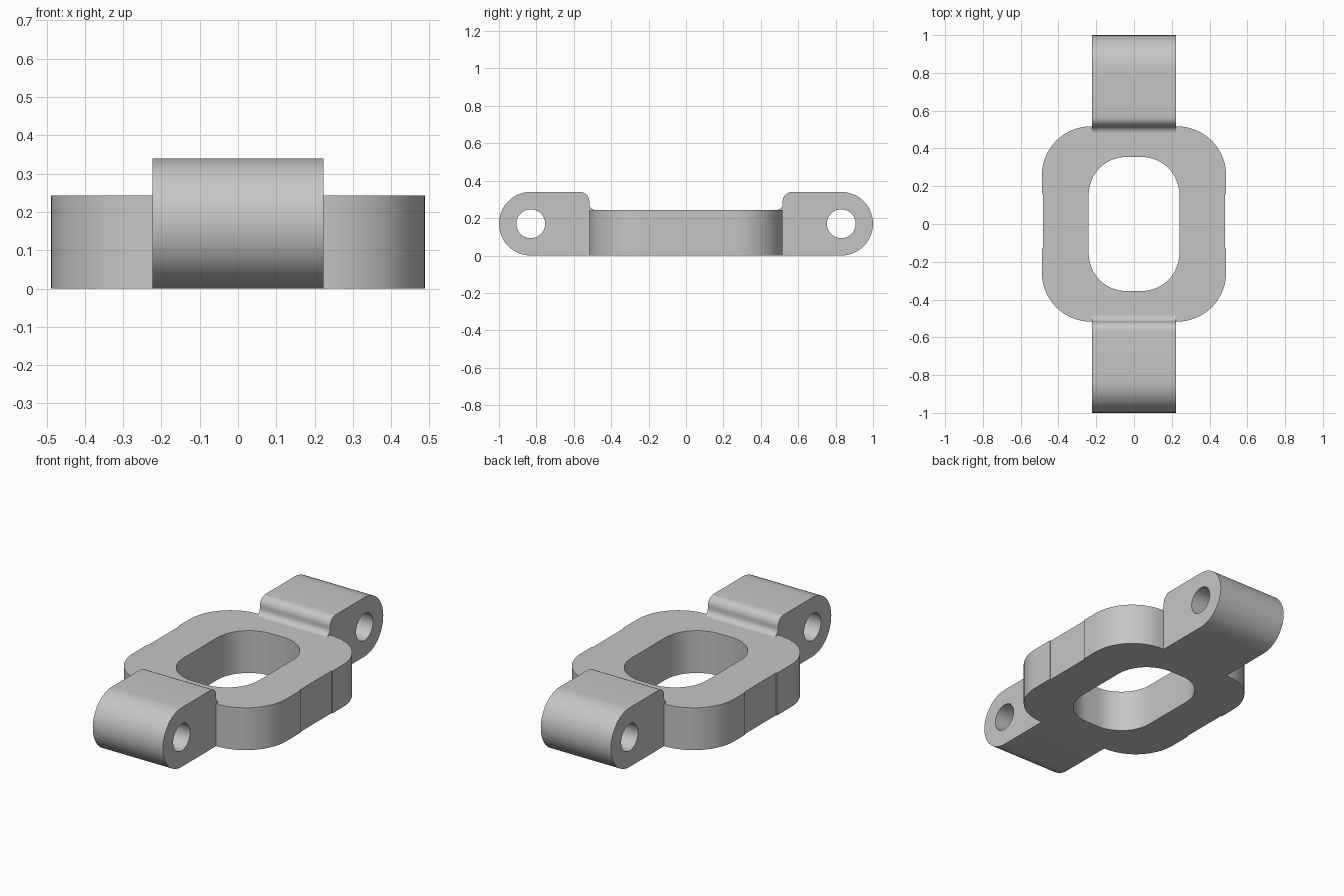
import bpy, bmesh
from math import cos, sin, radians
from mathutils import Vector

cube = bpy.data.objects.get("Cube")
if cube:
    bpy.data.objects.remove(cube, do_unlink=True)

metal = bpy.data.materials.new("light_grey")
metal.use_nodes = True
GREY = (0.56, 0.56, 0.56, 1)
metal.diffuse_color = GREY
metal.node_tree.nodes["Principled BSDF"].inputs["Base Color"].default_value = GREY


def arc(cx, cy, r, start, end, steps=16):
    """Points along a circular arc, angles in degrees."""
    angles = [radians(start + (end - start) * i / steps) for i in range(steps + 1)]
    return [(cx + r * cos(a), cy + r * sin(a)) for a in angles]


def extruded(name, loops, place, depth):
    """Fill an outline with holes and extrude it along depth."""
    bm = bmesh.new()
    for loop in loops:
        verts = [bm.verts.new(place(u, v)) for u, v in loop]
        for a, b in zip(verts, verts[1:] + verts[:1]):
            bm.edges.new((a, b))
    bmesh.ops.triangle_fill(bm, use_beauty=True, edges=bm.edges[:])
    out = bmesh.ops.extrude_face_region(bm, geom=bm.faces[:], use_keep_orig=True)
    moved = [g for g in out["geom"] if isinstance(g, bmesh.types.BMVert)]
    bmesh.ops.translate(bm, verts=moved, vec=depth)
    bmesh.ops.recalc_face_normals(bm, faces=bm.faces[:])
    mesh = bpy.data.meshes.new(name)
    bm.to_mesh(mesh)
    bm.free()
    mesh.materials.append(metal)
    ob = bpy.data.objects.new(name, mesh)
    bpy.context.collection.objects.link(ob)
    bpy.ops.object.select_all(action='DESELECT')
    ob.select_set(True)
    bpy.context.view_layer.objects.active = ob
    bpy.ops.object.shade_smooth_by_angle(angle=radians(30))
    return ob


# Plate: rounded outline, shallow recess on both sides, rounded opening
PLATE_TOP, PLATE_END = 0.243, 0.517
CORNER = 0.26
cx, cy = 0.228, PLATE_END - CORNER
side, recess = cx + CORNER, 0.482
outline = (arc(cx, cy, CORNER, 0, 90) + arc(-cx, cy, CORNER, 90, 180)
           + [(-side, 0.16), (-recess, 0.16), (-recess, -0.13), (-side, -0.13)]
           + arc(-cx, -cy, CORNER, 180, 270) + arc(cx, -cy, CORNER, 270, 360)
           + [(side, -0.13), (recess, -0.13), (recess, 0.16), (side, 0.16)])
opening = []
for sx, sy, start in ((1, 1, 0), (-1, 1, 90), (-1, -1, 180), (1, -1, 270)):
    opening += arc(sx * 0.04, sy * 0.155, 0.2, start, start + 90)
extruded("plate", [outline, opening], lambda u, v: (u, v, 0),
         Vector((0, 0, PLATE_TOP)))

# End lugs: round nose with a pin hole, filleted onto the plate
HALF_WIDTH, R = 0.223, 0.17
FILLET, ROUND = 0.035, 0.05
lug = ([(PLATE_END, 0)] + arc(1 - R, R, R, -90, 90, 32)
       + arc(PLATE_END + ROUND, 2 * R - ROUND, ROUND, 90, 180, 8)
       + arc(PLATE_END - FILLET, PLATE_TOP + FILLET, FILLET, 0, -90, 8)
       + [(PLATE_END, PLATE_TOP)])
pin_hole = arc(1 - R, R, 0.077, 0, 360, 40)[:-1]
for name, s in (("front_lug", -1), ("back_lug", 1)):
    extruded(name, [lug, pin_hole], lambda u, v: (-HALF_WIDTH, s * u, v),
             Vector((2 * HALF_WIDTH, 0, 0)))
